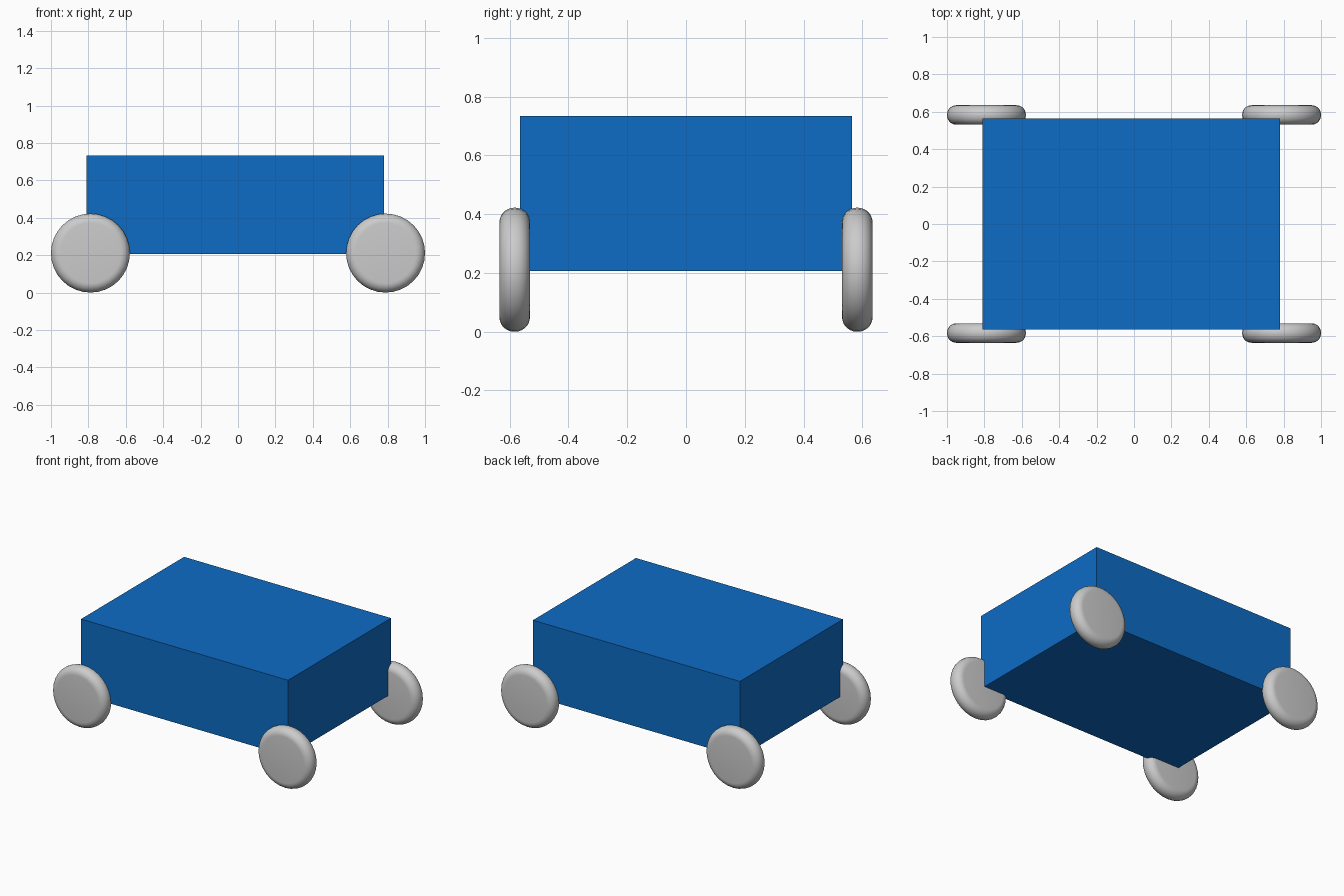
import bpy
from math import pi

if "Cube" in bpy.data.objects:
    bpy.data.objects.remove(bpy.data.objects["Cube"])

# Body: plain blue box
bpy.ops.mesh.primitive_cube_add(size=1, location=(-0.015, 0, 0.47))
body = bpy.context.object
body.name = "body"
body.scale = (1.59, 1.13, 0.527)
bpy.ops.object.transform_apply(location=False, rotation=False, scale=True)
blue = bpy.data.materials.new("body_blue")
blue.diffuse_color = (0.004, 0.15, 0.56, 1)
blue.use_nodes = True
blue.node_tree.nodes["Principled BSDF"].inputs["Base Color"].default_value = blue.diffuse_color
body.data.materials.append(blue)


# Wheels: discs with fully rounded rims
def wheel(name, x, y):
    bpy.ops.mesh.primitive_cylinder_add(vertices=32, radius=0.211, depth=0.104,
                                        location=(x, y, 0.211), rotation=(pi / 2, 0, 0))
    obj = bpy.context.object
    obj.name = name
    bevel = obj.modifiers.new("rounded_rim", 'BEVEL')
    bevel.width = 0.05
    bevel.segments = 7
    bevel.limit_method = 'ANGLE'
    bevel.angle_limit = pi / 3
    bpy.ops.object.modifier_apply(modifier=bevel.name)
    bpy.ops.object.shade_smooth_by_angle(angle=pi / 6)


for side_x, x in (("left", -0.789), ("right", 0.789)):
    for side_y, y in (("front", -0.583), ("back", 0.583)):
        wheel(f"{side_y}_{side_x}_wheel", x, y)
